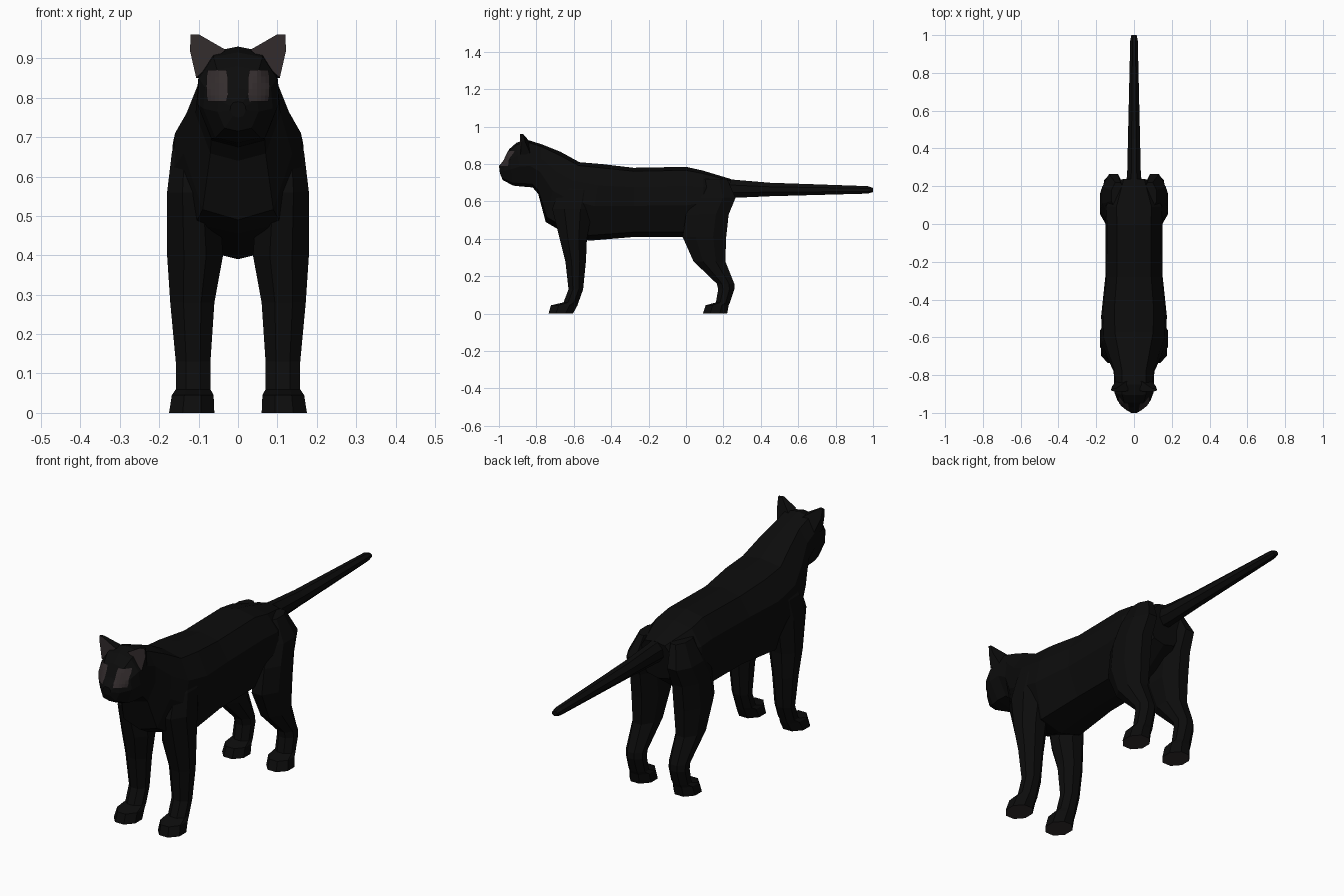
import bpy, bmesh
from mathutils import Vector
from mathutils.bvhtree import BVHTree

if "Cube" in bpy.data.objects:
    bpy.data.objects.remove(bpy.data.objects["Cube"])


def material(name, rgb):
    m = bpy.data.materials.new(name)
    m.diffuse_color = (*rgb, 1)
    m.use_nodes = True
    m.node_tree.nodes["Principled BSDF"].inputs["Base Color"].default_value = m.diffuse_color
    return m


FUR = material("black fur", (0.0037, 0.0037, 0.0037))
SKIN = material("dark brown skin", (0.034, 0.026, 0.027))


def make(name, verts, faces, mats, mirror=False):
    bm = bmesh.new()
    vs = [bm.verts.new(v) for v in verts]
    for f in faces:
        bm.faces.new([vs[i] for i in f])
    bmesh.ops.recalc_face_normals(bm, faces=bm.faces)
    me = bpy.data.meshes.new(name)
    bm.to_mesh(me)
    bm.free()
    for m in mats:
        me.materials.append(m)
    ob = bpy.data.objects.new(name, me)
    bpy.context.collection.objects.link(ob)
    if mirror:
        ob.modifiers.new("mirror", 'MIRROR').use_mirror_merge = False
    return ob


def loft(name, rings, mats, mirror=False):
    n = len(rings[0])
    verts = [p for r in rings for p in r]
    faces = [(i * n + j, i * n + (j + 1) % n, (i + 1) * n + (j + 1) % n, (i + 1) * n + j)
             for i in range(len(rings) - 1) for j in range(n)]
    faces += [tuple(range(n)), tuple(range(len(verts) - n, len(verts)))]
    return make(name, verts, faces, mats, mirror)


# Head, neck and torso: y and z of the ring top, y and z of its bottom, half width
HALF = [(0, 0), (.6, .05), (.95, .28), (1, .55), (.65, .93), (0, 1)]
TORSO = [(-1.0, .79, -.995, .75, .02), (-.97, .825, -.98, .715, .052),
         (-.945, .88, -.925, .685, .088), (-.905, .915, -.88, .68, .104),
         (-.85, .93, -.82, .675, .105), (-.77, .905, -.79, .64, .108),
         (-.67, .865, -.75, .49, .138), (-.57, .81, -.69, .455, .168),
         (-.45, .80, -.52, .39, .174), (-.28, .78, -.28, .41, .152),
         (0, .785, 0, .41, .15), (.09, .765, .1, .45, .155),
         (.24, .72, .21, .53, .09)]


def torso_ring(yt, zt, yb, zb, w):
    right = [(w * x, yt + (yb - yt) * t, zt + (zb - zt) * t) for x, t in HALF]
    return right + [(-x, y, z) for x, y, z in right[-2:0:-1]]


body = loft("body", [torso_ring(*r) for r in TORSO], [FUR])

# Tail: y, bottom, top, half width
TAIL = [(.18, .62, .725, .045), (.27, .62, .715, .036), (.45, .628, .70, .032),
        (.97, .642, .682, .02), (1.0, .65, .672, .014)]
OCT = [(1, .4), (.4, 1), (-.4, 1), (-1, .4), (-1, -.4), (-.4, -1), (.4, -1), (1, -.4)]
loft("tail", [[(w * a, y, (lo + hi) / 2 + (hi - lo) / 2 * b) for a, b in OCT]
              for y, lo, hi, w in TAIL], [FUR])


# Legs: z, front y, back y, inner x, outer x
def leg(name, rows):
    rings = [[((x0 + x1) / 2 + (x1 - x0) / 2 * a, (y0 + y1) / 2 + (y1 - y0) / 2 * b, z)
              for a, b in OCT] for z, y0, y1, x0, x1 in rows]
    ob = loft(name, rings, [FUR, SKIN], True)
    for p in ob.data.polygons:          # paw pads underneath
        if p.center.z < .005:
            p.material_index = 1


leg("front_legs", [(.70, -.66, -.50, .06, .150), (.66, -.68, -.49, .06, .168),
                   (.56, -.715, -.50, .05, .18), (.40, -.675, -.53, .038, .18),
                   (.28, -.645, -.535, .06, .172), (.13, -.628, -.55, .07, .158),
                   (.06, -.655, -.575, .07, .158), (.045, -.722, -.58, .062, .168),
                   (0, -.735, -.605, .06, .175)])
leg("hind_legs", [(.72, .08, .22, .05, .12), (.62, .04, .265, .05, .168),
                  (.53, .0, .228, .045, .18), (.41, -.018, .215, .045, .18),
                  (.28, .04, .21, .06, .17), (.16, .165, .258, .07, .158),
                  (.13, .172, .258, .07, .158), (.06, .16, .235, .07, .158),
                  (.045, .105, .228, .062, .168), (0, .09, .22, .06, .175)])

# Ears: skin-coloured front panel, fur behind
front = [(.032, -.885, .922), (.098, -.888, .96), (.120, -.882, .96),
         (.122, -.878, .92), (.106, -.885, .85)]
back = [(.035, -.83, .915), (.098, -.872, .96), (.118, -.87, .96),
        (.116, -.86, .92), (.095, -.83, .85)]
ears = loft("ears", [front, back], [FUR, SKIN], True)
ears.data.polygons[5].material_index = 1

# Eyes: thin patches that follow the face
tree = BVHTree.FromPolygons([v.co for v in body.data.vertices],
                            [p.vertices for p in body.data.polygons])
N = 6
cut = .28
pts = []
for j in range(N):
    for i in range(N):
        u, v = i / (N - 1) * 2 - 1, j / (N - 1) * 2 - 1
        u *= 1 - cut * max(0, abs(v) - .6)
        hit = tree.ray_cast(Vector((.053 + .027 * u, -2, .83 + .04 * v)), Vector((0, 1, 0)))
        pts.append(hit[0] + Vector((0, -.005, 0)))
make("eyes", pts, [(j * N + i, j * N + i + 1, (j + 1) * N + i + 1, (j + 1) * N + i)
                   for j in range(N - 1) for i in range(N - 1)], [SKIN], True)
